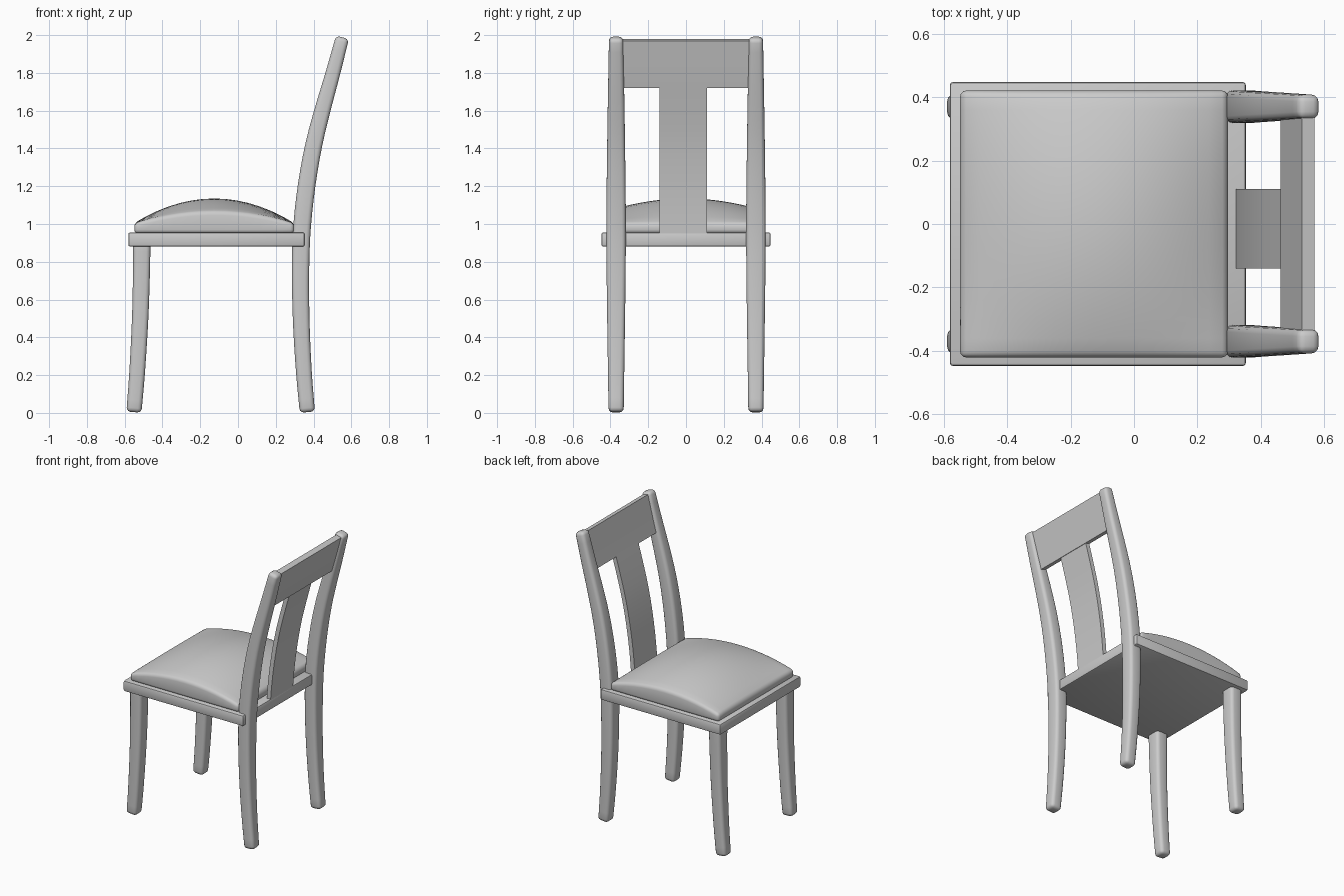
import bpy, bmesh
from mathutils import Vector

if "Cube" in bpy.data.objects:
    bpy.data.objects.remove(bpy.data.objects["Cube"])


def smooth_curve(points):
    """Return f(z): a smooth curve through (value, z) points."""
    def slope(i):
        a, b = points[max(i - 1, 0)], points[min(i + 1, len(points) - 1)]
        return (b[0] - a[0]) / (b[1] - a[1])

    def f(z):
        i = 0
        while i < len(points) - 2 and z > points[i + 1][1]:
            i += 1
        (a, za), (b, zb) = points[i], points[i + 1]
        h = zb - za
        t = (z - za) / h
        return (a * (2*t**3 - 3*t**2 + 1) + b * (3*t**2 - 2*t**3)
                + h * (slope(i) * (t**3 - 2*t**2 + t) + slope(i + 1) * (t**3 - t**2)))
    return f


def finish(name, bm, bevel=0.0, segments=3, mirror=False):
    bmesh.ops.recalc_face_normals(bm, faces=bm.faces)
    mesh = bpy.data.meshes.new(name)
    bm.to_mesh(mesh)
    bm.free()
    ob = bpy.data.objects.new(name, mesh)
    bpy.context.collection.objects.link(ob)
    if mirror:
        ob.modifiers.new("mirror", 'MIRROR').use_axis = (False, True, False)
    if bevel:
        mod = ob.modifiers.new("bevel", 'BEVEL')
        mod.width, mod.segments = bevel, segments
        mod.limit_method, mod.angle_limit = 'ANGLE', 0.6
    bpy.ops.object.select_all(action='DESELECT')
    ob.select_set(True)
    bpy.context.view_layer.objects.active = ob
    for mod in list(ob.modifiers):
        bpy.ops.object.modifier_apply(modifier=mod.name)
    bpy.ops.object.shade_smooth_by_angle(angle=0.7)
    return ob


def loft(name, path, z0, z1, depth, width, y=0.0, rings=12, **kw):
    """Sweep a rectangle along a path in the xz plane, square to the path."""
    bm = bmesh.new()
    prev = None
    for i in range(rings + 1):
        z = z0 + (z1 - z0) * i / rings
        dx = (path(z + 0.005) - path(z - 0.005)) / 0.01
        across = Vector((1, 0, -dx)).normalized() * depth(z) / 2
        side = Vector((0, width(z) / 2, 0))
        c = Vector((path(z), y, z))
        ring = [bm.verts.new(c + across * a + side * b)
                for a, b in ((-1, -1), (1, -1), (1, 1), (-1, 1))]
        if prev:
            for k in range(4):
                bm.faces.new((prev[k], prev[k-1], ring[k-1], ring[k]))
        else:
            bm.faces.new(ring)
        prev = ring
    bm.faces.new(prev)
    return finish(name, bm, **kw)


# Back legs, running up into the back posts
back = smooth_curve([(0.367, 0.004), (0.35, 0.2), (0.336, 0.45), (0.331, 0.7),
                     (0.335, 0.92), (0.35, 1.1), (0.375, 1.28), (0.408, 1.45),
                     (0.452, 1.62), (0.5, 1.79), (0.553, 1.988)])
back_depth = smooth_curve([(0.08, 0), (0.093, 0.9), (0.09, 1.4), (0.07, 2)])
back_width = smooth_curve([(0.08, 0), (0.103, 0.9), (0.095, 1.4), (0.075, 2)])
loft("back_legs", back, 0.004, 1.988, back_depth, back_width, y=0.37,
     rings=28, bevel=0.022, mirror=True)

# Front legs
front = smooth_curve([(-0.551, 0.004), (-0.535, 0.2), (-0.518, 0.5),
                      (-0.511, 0.75), (-0.509, 0.92)])
front_depth = smooth_curve([(0.08, 0), (0.092, 0.92)])
front_width = smooth_curve([(0.08, 0), (0.104, 0.92)])
loft("front_legs", front, 0.004, 0.92, front_depth, front_width, y=0.37,
     rings=14, bevel=0.022, mirror=True)

# Top rail and centre splat follow the curve of the back posts
loft("top_rail", back, 1.725, 1.975, lambda z: 0.04, lambda z: 0.7, rings=6)
loft("back_splat", back, 0.94, 1.74, lambda z: 0.03, lambda z: 0.25,
     y=-0.015, rings=14)

# Seat frame slab
bm = bmesh.new()
bmesh.ops.create_cube(bm, size=1)
for v in bm.verts:
    v.co = (-0.114 + v.co.x * 0.934, v.co.y * 0.896, 0.918 + v.co.z * 0.075)
finish("seat_frame", bm, bevel=0.01, segments=2)

# Domed cushion: arched side to side, fuller in the middle
bm = bmesh.new()
bmesh.ops.create_grid(bm, x_segments=14, y_segments=14, size=1)
extruded = bmesh.ops.extrude_face_region(bm, geom=bm.faces[:], use_keep_orig=True)
top = {g for g in extruded["geom"] if isinstance(g, bmesh.types.BMVert)}
for v in bm.verts:
    u, w = v.co.x, v.co.y
    z = 1.005 + (1 - u*u) * (0.062 + 0.068 * (1 - w*w)) if v in top else 0.95
    v.co = (-0.126 + u * 0.423, w * 0.421, z)
finish("seat_cushion", bm, bevel=0.02)
